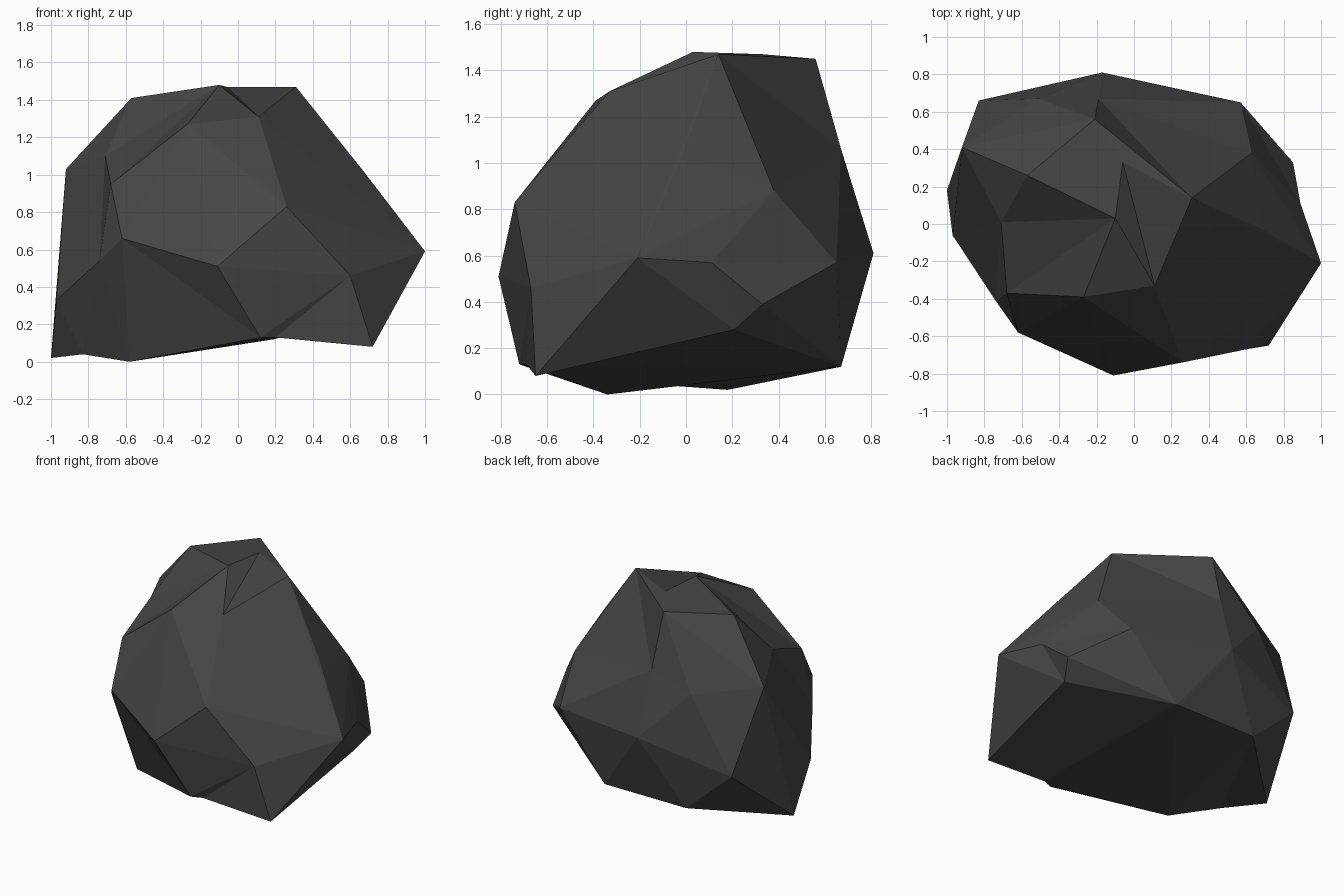
import bpy
import bmesh
from mathutils import Vector

cube = bpy.data.objects.get("Cube")
if cube:
    bpy.data.objects.remove(cube, do_unlink=True)

# Named corners of the boulder, grouped by region
corners = dict(
    # crown
    peak=(0.31, 0.14, 1.47), brow=(-0.10, 0.03, 1.48), cleft=(-0.06, 0.33, 1.47),
    lip=(0.11, -0.33, 1.31), rear_top=(-0.21, 0.56, 1.45), side_top=(-0.57, 0.26, 1.41),
    slab=(-0.27, -0.39, 1.27), temple=(-0.71, 0.01, 1.10), cheek=(-0.68, -0.37, 0.95),
    # front
    jaw=(-0.62, -0.58, 0.66), belly=(-0.11, -0.81, 0.51),
    chest=(0.26, -0.74, 0.83), knee=(0.60, -0.67, 0.46),
    # left side
    point=(1.0, -0.21, 0.59), slope=(0.67, -0.02, 1.02), rib=(0.89, 0.11, 0.57),
    hip=(0.85, 0.33, 0.39), shoulder=(0.63, 0.38, 0.88),
    # back
    heel=(0.57, 0.65, 0.57), tail=(-0.17, 0.81, 0.61), nape=(-0.19, 0.67, 1.06),
    spine=(-0.51, 0.67, 0.96), flank=(-0.83, 0.66, 0.44),
    # right side
    wing=(-0.92, 0.41, 1.03), pit=(-0.74, -0.41, 0.54), elbow=(-0.97, -0.06, 0.33),
    # underside
    corner=(-1.0, 0.18, 0.02), arch=(-0.83, -0.09, 0.04), foot=(-0.58, -0.34, 0.0),
    gap=(0.12, -0.72, 0.13), dent=(0.20, -0.69, 0.13), toe=(0.72, -0.65, 0.08),
    hollow=(0.78, 0.21, 0.28), sole=(0.19, 0.67, 0.12), rump=(-0.47, 0.67, 0.12))
corners = {name: Vector(p) for name, p in corners.items()}
centre = Vector((0, 0, 0.7))

# Creases that must run between corners, one chain per line
creases = [
    "cleft lip",
    "rear_top nape peak",
    "side_top brow temple side_top",
    "brow cheek slab brow",
    "wing temple elbow pit temple cheek pit jaw cheek",
    "elbow arch pit foot jaw gap foot",
    "jaw belly gap knee belly chest knee dent gap",
    "knee toe dent hollow toe point hollow rib point",
    "rib hip hollow sole hip heel rib",
    "shoulder nape heel",
    "tail nape spine tail",
    "dent foot sole dent",
    "foot rump arch",
]


def wrap(points):
    """Return a bmesh hull of the points and the names it left inside."""
    bm = bmesh.new()
    verts = {name: bm.verts.new(p) for name, p in points.items()}
    bmesh.ops.convex_hull(bm, input=list(verts.values()), use_existing_faces=False)
    inside = [name for name, v in verts.items() if not v.link_faces]
    return bm, verts, inside


def crosses(start, end, edge):
    """Whether the edge lies across the way from start to end, seen from the centre."""
    s, e, p, q = (v.co - centre for v in (start, end, *edge.verts))
    way, wall = s.cross(e), p.cross(q)
    return (way.dot(p) * way.dot(q) < 0 and wall.dot(s) * wall.dot(e) < 0
            and (p + q).dot(s + e) > 0)


def crease(start, end):
    """Turn the edges in the way until start and end share an edge."""
    for attempt in range(8):
        if any(e.other_vert(start) == end for e in start.link_edges):
            return
        blocking = [e for f in start.link_faces for e in f.edges
                    if start not in e.verts and crosses(start, end, e)]
        if not blocking:
            return
        bmesh.utils.edge_rotate(blocking[0], True)


# Swell hollow corners until the hull reaches them, then put them back
swollen = {name: p.copy() for name, p in corners.items()}
bm, verts, inside = wrap(swollen)
while inside:
    bm.free()
    for name in inside:
        swollen[name] += (swollen[name] - centre) * 0.01
    bm, verts, inside = wrap(swollen)
for name, place in corners.items():
    verts[name].co = place

# Lay the creases, then face everything outward
for line in creases:
    chain = line.split()
    for start, end in zip(chain, chain[1:]):
        crease(verts[start], verts[end])
bmesh.ops.recalc_face_normals(bm, faces=bm.faces[:])
for face in bm.faces:
    face.smooth = False

mesh = bpy.data.meshes.new("boulder")
bm.to_mesh(mesh)
bm.free()
boulder = bpy.data.objects.new("boulder", mesh)
bpy.context.collection.objects.link(boulder)

# Dark stone colour
stone = bpy.data.materials.new("dark_grey_stone")
stone.use_nodes = True
colour = (0.06, 0.06, 0.06, 1.0)
stone.diffuse_color = colour
shader = next(n for n in stone.node_tree.nodes if n.type == 'BSDF_PRINCIPLED')
shader.inputs["Base Color"].default_value = colour
mesh.materials.append(stone)
